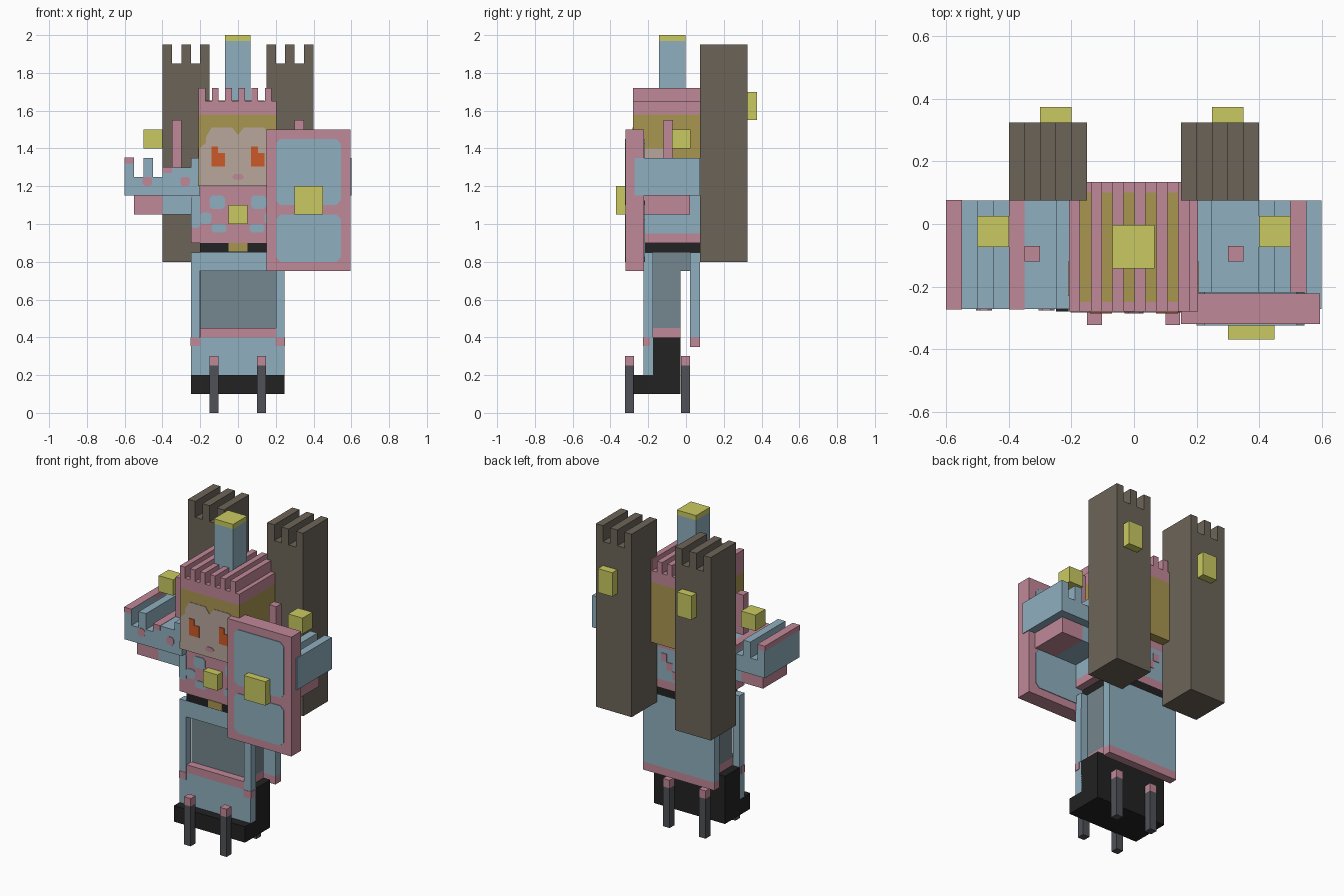
import bpy, bmesh

if "Cube" in bpy.data.objects:
    bpy.data.objects.remove(bpy.data.objects["Cube"])


def lin(c):
    c /= 255
    return c / 12.92 if c <= 0.04045 else ((c + 0.055) / 1.055) ** 2.4


def material(name, hexa):
    m = bpy.data.materials.new(name)
    m.diffuse_color = [lin(int(hexa[i:i + 2], 16)) for i in (0, 2, 4)] + [1]
    m.use_nodes = True
    m.node_tree.nodes["Principled BSDF"].inputs["Base Color"].default_value = m.diffuse_color
    return m


blue = material("pale_blue", "8FAFBF")
pink = material("dusty_pink", "C08898")
yellow = material("lantern_yellow", "CACA62")
gold = material("hair_gold", "A99650")
skin = material("skin", "B8A79C")
orange = material("eye_orange", "CC5A28")
stone = material("stone_brown", "6C6458")
black = material("boot_black", "222222")
grey = material("slate_grey", "75868E")
iron = material("dark_iron", "4E5157")


def prism(name, mat, pts, y0, y1):
    """Extrude an x-z outline from y0 to y1."""
    bm = bmesh.new()
    face = bm.faces.new([bm.verts.new((x, y0, z)) for x, z in pts])
    ext = bmesh.ops.extrude_face_region(bm, geom=[face])
    verts = [v for v in ext["geom"] if isinstance(v, bmesh.types.BMVert)]
    bmesh.ops.translate(bm, vec=(0, y1 - y0, 0), verts=verts)
    bmesh.ops.recalc_face_normals(bm, faces=bm.faces)
    me = bpy.data.meshes.new(name)
    bm.to_mesh(me)
    bm.free()
    me.materials.append(mat)
    ob = bpy.data.objects.new(name, me)
    bpy.context.collection.objects.link(ob)
    return ob


def box(name, mat, x0, x1, y0, y1, z0, z1):
    return prism(name, mat, [(x0, z0), (x1, z0), (x1, z1), (x0, z1)], y0, y1)


def plate(name, mat, x0, x1, z0, z1, y, cut=0.0):
    """Thin painted panel centred on depth y, optionally with clipped corners."""
    c = cut
    pts = [(x0 + c, z0), (x1 - c, z0), (x1, z0 + c), (x1, z1 - c),
           (x1 - c, z1), (x0 + c, z1), (x0, z1 - c), (x0, z0 + c)]
    if not c:
        pts = [(x0, z0), (x1, z0), (x1, z1), (x0, z1)]
    return prism(name, mat, pts, y - 0.003, y + 0.003)


def stepped(x0, step, z0, heights):
    """Outline with a battlement top made of equal steps."""
    pts = [(x0 + step * len(heights), z0), (x0, z0)]
    for i, h in enumerate(heights):
        pts += [(x0 + step * i, h), (x0 + step * (i + 1), h)]
    # merge steps of equal height
    return [p for i, p in enumerate(pts) if i == 0 or p != pts[i - 1]]


# Towers on the back with lit windows
for x, wx in ((-0.4, -0.3), (0.15, 0.25)):
    box("tower", stone, x, x + 0.25, 0.075, 0.325, 0.8, 1.85)
    for i in range(3):
        box("tower_merlon", stone, x + 0.1 * i, x + 0.1 * i + 0.05,
            0.075, 0.325, 1.85, 1.95)
    box("tower_window", yellow, wx, wx + 0.1, 0.325, 0.375, 1.55, 1.70)

# Head and face
box("head", gold, -0.208, 0.205, -0.28, 0.135, 1.2, 1.58)
half = [(0.203, 1.2), (0.203, 1.40), (0.17, 1.43), (0.17, 1.46),
        (0.14, 1.51), (0.03, 1.51), (0, 1.47)]
prism("face", skin, half + [(-x, z) for x, z in half[-2::-1]], -0.283, -0.277)
for x in (-0.14, 0.07):
    plate("eye_lower", orange, x, x + 0.07, 1.305, 1.375, -0.284)
    plate("eye_upper", orange, x, x + 0.035, 1.375, 1.41, -0.284)
plate("mouth", pink, -0.03, 0.03, 1.235, 1.265, -0.284, 0.012)
for x in (-0.208, 0.205):
    box("cheek", skin, x - 0.003, x + 0.003, -0.23, -0.12, 1.2, 1.40)
    box("jaw", skin, x - 0.003, x + 0.003, -0.28, 0.135, 1.2, 1.24)

# Crown with ridges and a turret
box("crown_band", pink, -0.208, 0.205, -0.28, 0.135, 1.58, 1.65)
box("crown_roof", gold, -0.175, 0.14, -0.25, 0.10, 1.647, 1.653)
for i in range(6):
    x = -0.208 + 0.07 * i
    box("crown_ridge", pink, x, x + 0.035, -0.28, 0.135, 1.65, 1.72)
box("turret", blue, -0.068, 0.066, -0.143, -0.003, 1.65, 1.97)
box("turret_top", yellow, -0.068, 0.066, -0.143, -0.003, 1.97, 2.0)

# Torso: blue with a pink front and hem
torso = box("torso", blue, -0.25, 0.25, -0.225, 0.075, 0.95, 1.15)
torso.data.materials.append(pink)
for f in torso.data.polygons:
    f.material_index = 1 if f.normal.y < -0.5 else 0
box("neck", pink, -0.2, 0.2, -0.225, 0.075, 1.15, 1.2)
box("torso_hem", pink, -0.25, 0.25, -0.225, 0.075, 0.9, 0.95)
for s in (-1, 1):
    for a, b, z0, z1 in ((0.07, 0.15, 1.08, 1.15), (0.2, 0.25, 0.98, 1.15),
                         (0.14, 0.2, 1.0, 1.06), (0.06, 0.14, 0.955, 1.0)):
        plate("bodice_patch", blue, min(s * a, s * b), max(s * a, s * b),
              z0, z1, -0.226, 0.012)
    for i in range(3):
        plate("back_patch", pink, min(s * 0.04 * i, s * 0.04 * (i + 1)),
              max(s * 0.04 * i, s * 0.04 * (i + 1)),
              0.97 + 0.05 * i, 1.02 + 0.05 * i, 0.076)
box("chest_gem", yellow, -0.05, 0.05, -0.275, -0.225, 1.0, 1.1)
box("belt", black, -0.2, 0.2, -0.225, 0.075, 0.85, 0.9)
plate("belt_buckle", gold, -0.05, 0.05, 0.855, 0.9, -0.226)

# Arms with battlement tops, cuffs, spikes and lanterns
tops = [1.35, 1.25, 1.35, 1.25, 1.30, 1.30, 1.30, 1.35]
for s in (-1, 1):
    def side(name, mat, a, b, *rest):
        return box(name, mat, min(s * a, s * b), max(s * a, s * b), *rest)

    prism("arm", blue, [(-s * x, z) for x, z in stepped(-0.6, 0.05, 1.15, tops)],
          -0.272, 0.075)
    side("sleeve", blue, 0.2, 0.4, -0.22, 0.02, 1.05, 1.15)
    side("cuff", pink, 0.4, 0.55, -0.22, 0.02, 1.05, 1.15)
    side("arm_spike", pink, 0.3, 0.35, -0.12, -0.07, 1.30, 1.55)
    side("lantern", yellow, 0.4, 0.5, -0.073, 0.025, 1.4, 1.5)
    for x in (0.28, 0.48):
        plate("arm_dot", pink, s * x - 0.025, s * x + 0.025, 1.2, 1.25, -0.273, 0.012)
box("arm_cap_outer", pink, -0.602, -0.55, -0.274, 0.077, 1.32, 1.352)
box("arm_cap_inner", pink, -0.4, -0.35, -0.274, 0.077, 1.27, 1.302)
box("arm_stripe", pink, 0.5, 0.55, -0.272, 0.075, 1.247, 1.253)

# Shield with panels on both faces
box("shield", pink, 0.15, 0.595, -0.32, -0.222, 0.75, 1.5)
for y in (-0.321, -0.221):
    plate("shield_panel_upper", blue, 0.2, 0.545, 1.1, 1.45, y, 0.025)
    plate("shield_panel_lower", blue, 0.2, 0.545, 0.8, 1.05, y, 0.025)
box("shield_boss", yellow, 0.3, 0.45, -0.37, -0.32, 1.05, 1.2)

# Skirt: framed front slab, inner core, back slab
box("skirt_front_lower", blue, -0.25, 0.245, -0.225, -0.175, 0.2, 0.40)
box("skirt_front_band", pink, -0.2, 0.2, -0.225, -0.175, 0.40, 0.45)
box("skirt_front_upper", blue, -0.25, 0.245, -0.225, -0.175, 0.75, 0.85)
for x in (-0.25, 0.2):
    box("skirt_front_post", blue, x, x + 0.047, -0.225, -0.175, 0.40, 0.75)
    box("skirt_trim", pink, x - 0.002, x + 0.049, -0.227, -0.19, 0.355, 0.40)
box("skirt_core", grey, -0.2, 0.2, -0.177, -0.03, 0.45, 0.85)
box("skirt_core_hem", pink, -0.2, 0.2, -0.177, -0.03, 0.40, 0.45)
box("skirt_top", grey, -0.2, 0.2, -0.177, 0.022, 0.75, 0.85)
box("skirt_back", blue, -0.25, 0.245, 0.022, 0.075, 0.40, 0.85)
box("skirt_back_hem", pink, -0.25, 0.245, 0.022, 0.075, 0.35, 0.40)

# Boots and the four standing pegs
box("boots", black, -0.25, 0.245, -0.177, -0.03, 0.1, 0.40)
box("boot_toes", black, -0.25, 0.245, -0.28, -0.177, 0.1, 0.2)
for x in (-0.15, 0.1):
    for y in (-0.323, -0.027):
        box("peg", iron, x, x + 0.047, y, y + 0.047, 0, 0.25)
        box("peg_top", pink, x, x + 0.047, y, y + 0.047, 0.25, 0.3)
